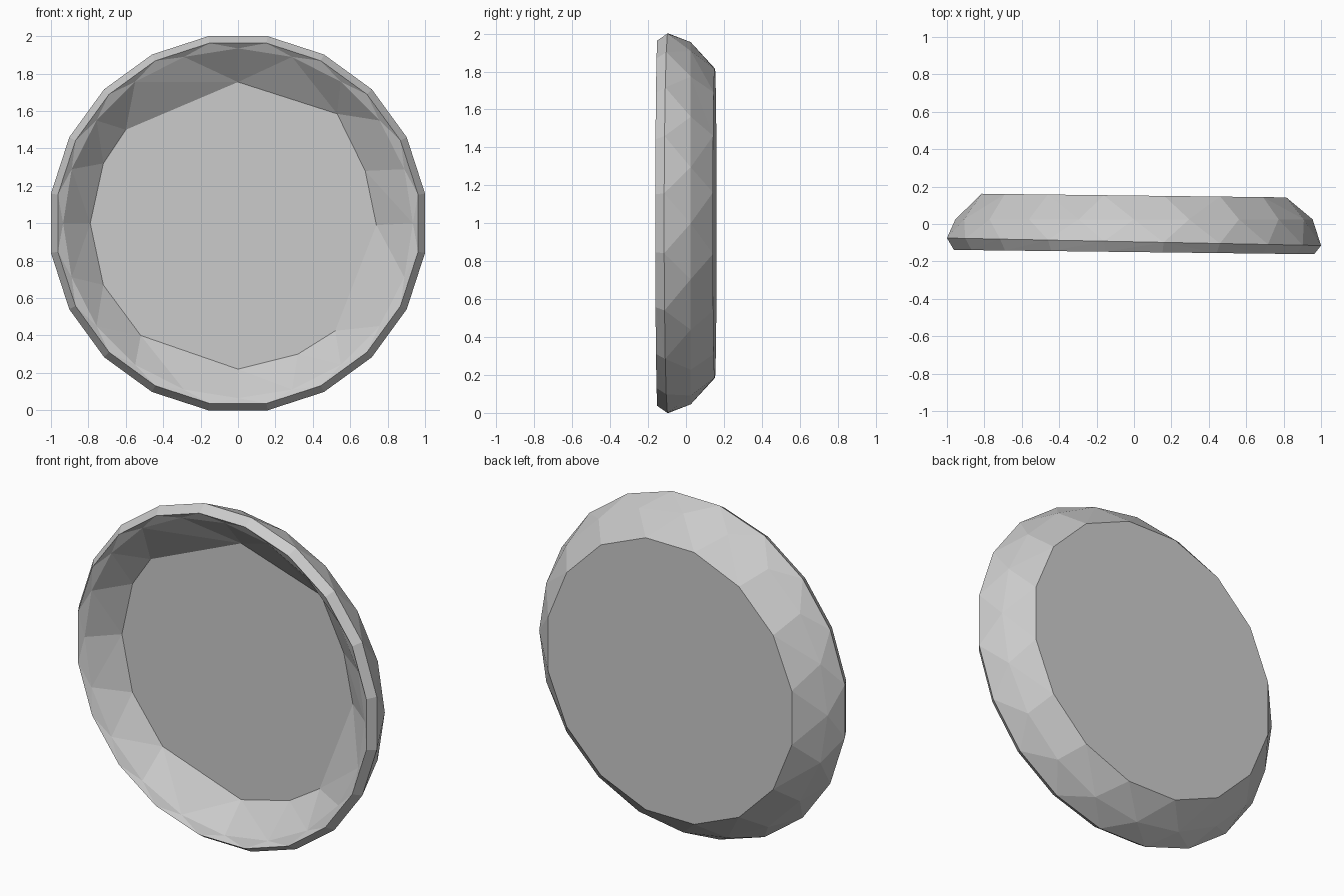
import bpy, bmesh, math

if "Cube" in bpy.data.objects:
    bpy.data.objects.remove(bpy.data.objects["Cube"])

bm = bmesh.new()


def ring(points, y_of):
    """Ring of vertices around the y axis, sorted by angle."""
    pts = sorted(points, key=lambda p: math.atan2(p[1], p[0]) % math.tau)
    return [bm.verts.new((x, y_of(x), 1 + z)) for x, z in pts]


def circle(n, r, phase=0.0):
    return [(r * math.cos((i + phase) * math.tau / n),
             r * math.sin((i + phase) * math.tau / n)) for i in range(n)]


def zip_rings(a, b):
    """Join two rings of any vertex counts with triangles, by angle."""
    def ang(r, i):
        v = r[i % len(r)].co
        return math.atan2(v.z - 1, v.x) % math.tau + math.tau * (i // len(r))
    i = j = 0
    while i < len(a) or j < len(b):
        step_a = j >= len(b) or (i < len(a) and ang(a, i + 1) <= ang(b, j + 1))
        va, vb = a[i % len(a)], b[j % len(b)]
        if step_a:
            i += 1
            bm.faces.new((va, a[i % len(a)], vb))
        else:
            j += 1
            bm.faces.new((va, b[j % len(b)], vb))


# Irregular floor outline of the hollow, as (x, z - 1)
floor = [(0.74, -0.01), (0.68, 0.28), (0.53, 0.585), (0, 0.755), (-0.6, 0.5),
         (-0.72, 0.32), (-0.79, 0), (-0.72, -0.33), (-0.52, -0.6),
         (0, -0.78), (0.32, -0.7), (0.52, -0.575)]

# Rings from the hollow floor, over the rim, to the flat back
rings = [
    ring(floor, lambda x: 0.03),
    ring(circle(20, 0.935), lambda x: -0.125 - 0.01 * x),
    ring(circle(20, 0.975, 0.5), lambda x: -0.15 - 0.012 * x),
    ring(circle(20, 1.0125, 0.5), lambda x: -0.095 - 0.02 * x),
    ring(circle(20, 0.955), lambda x: 0.025),
    ring(circle(16, 0.83, 0.5), lambda x: 0.152 - 0.012 * x),
]
for a, b in zip(rings, rings[1:]):
    zip_rings(a, b)

# Floor and back caps
bm.faces.new(rings[0])
bm.faces.new(rings[-1])
bmesh.ops.recalc_face_normals(bm, faces=bm.faces)

mesh = bpy.data.meshes.new("shallow_dish")
bm.to_mesh(mesh)
bm.free()
dish = bpy.data.objects.new("shallow_dish", mesh)
bpy.context.collection.objects.link(dish)
